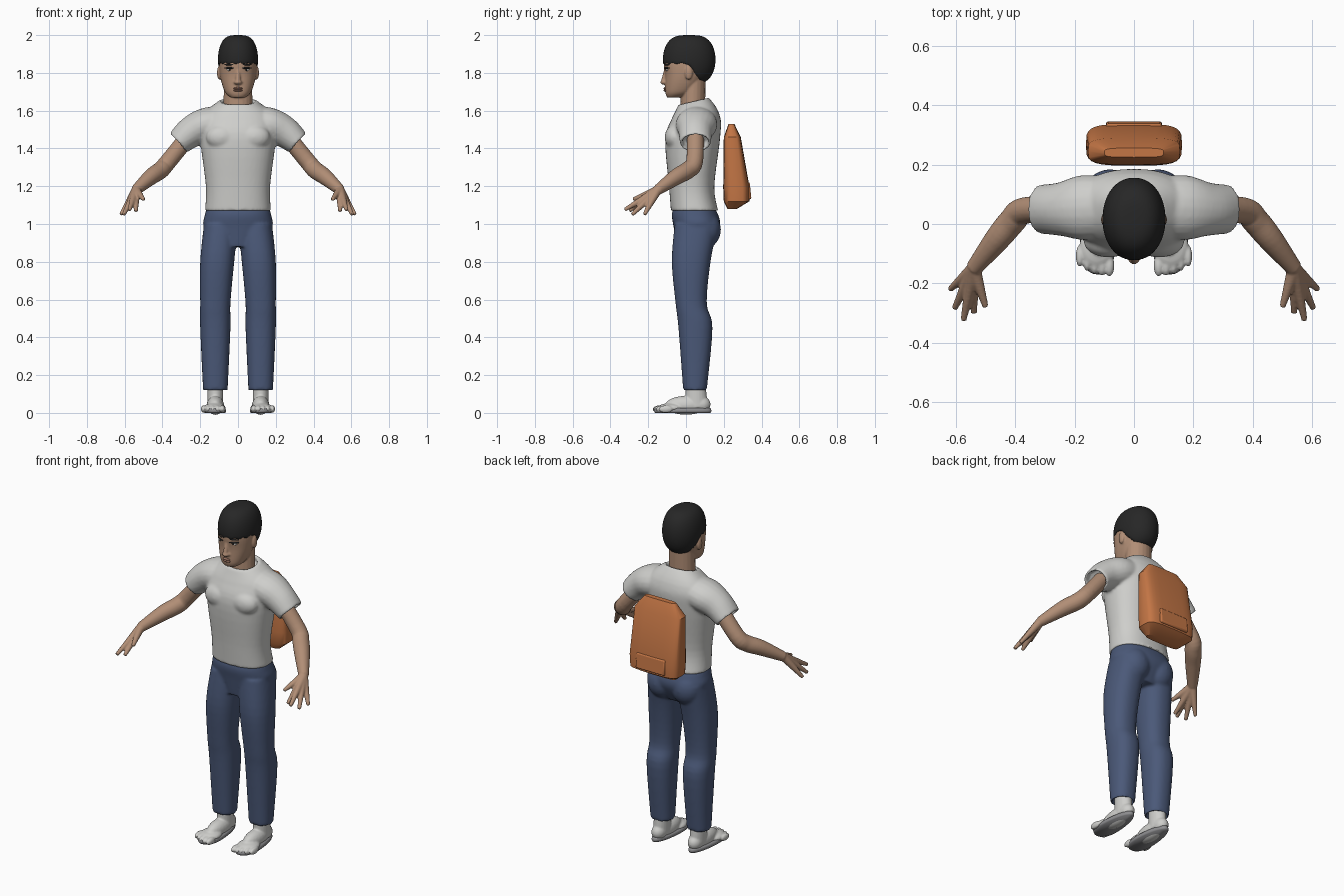
import bpy, bmesh, math
from mathutils import Vector, Matrix

if "Cube" in bpy.data.objects:
    bpy.data.objects.remove(bpy.data.objects["Cube"])


def material(name, *rgb):
    mat = bpy.data.materials.new(name)
    mat.use_nodes = True
    mat.diffuse_color = (*rgb, 1)
    shader = mat.node_tree.nodes["Principled BSDF"]
    shader.inputs["Base Color"].default_value = (*rgb, 1)
    shader.inputs["Roughness"].default_value = 0.8
    return mat


skin = material("skin", 0.44, 0.27, 0.18)
lip_brown = material("lip brown", 0.33, 0.17, 0.12)
black = material("black hair", 0.02, 0.02, 0.02)
light_grey = material("light grey cloth", 0.62, 0.62, 0.6)
denim = material("navy denim", 0.07, 0.1, 0.19)
canvas = material("orange canvas", 0.55, 0.18, 0.06)
sole_grey = material("sole grey", 0.27, 0.27, 0.28)
eye_white = material("eye white", 0.6, 0.57, 0.53)


def flow(stations, steps=5):
    """Smooth curve of tuples through a few stations."""
    result = []
    last = len(stations) - 1
    for k in range(last):
        before, start = stations[max(k - 1, 0)], stations[k]
        end, after = stations[k + 1], stations[min(k + 2, last)]
        for step in range(steps):
            t = step / steps
            result.append([b + t * ((c - a) + t * ((2 * a - 5 * b + 4 * c - d)
                           + t * (3 * (b - c) + d - a))) / 2
                           for a, b, c, d in zip(before, start, end, after)])
    return result + [stations[-1]]


def oval(z, width, front, back, shift=0, power=2.3, count=40):
    """Horizontal superellipse ring between a front and a back depth."""
    middle, depth = (front + back) / 2, (back - front) / 2
    ring = []
    for i in range(count):
        c, s = math.cos(math.tau * i / count), math.sin(math.tau * i / count)
        ring.append(Vector((shift + width * math.copysign(abs(c) ** (2 / power), c),
                            middle + depth * math.copysign(abs(s) ** (2 / power), s), z)))
    return ring


def tube_rings(points, side=1, count=20):
    """Rings along smooth points of x, y, z and radius; side mirrors them."""
    path = flow(points)
    centres = [Vector((p[0] * side, p[1], p[2])) for p in path]
    rings = []
    for k, point in enumerate(path):
        along = (centres[min(k + 1, len(path) - 1)] - centres[max(k - 1, 0)]).normalized()
        deep = Vector((0, 1, 0))
        deep = (deep - along * deep.dot(along)).normalized()
        across = along.cross(deep)
        angles = [math.tau * i / count for i in range(count)]
        rings.append([centres[k] + point[3] * (across * math.cos(a) + deep * point[-1] / point[3] * math.sin(a))
                      for a in angles])
    return rings


def centre_of(ring):
    return sum(ring, Vector()) / len(ring)


def hollow(rings, depth, wall=0.82):
    """Fold the last ring inwards to leave an open cuff."""
    centre = centre_of(rings[-1])
    inward = (centre_of(rings[-2]) - centre).normalized() * depth
    inner = [centre.lerp(p, wall) for p in rings[-1]]
    return rings + [inner, [p + inward for p in inner]]


def loft(bm, rings):
    loops = [[bm.verts.new(p) for p in ring] for ring in rings]
    for low, high in zip(loops, loops[1:]):
        for i in range(len(low)):
            bm.faces.new((low[i - 1], low[i], high[i], high[i - 1]))
    bm.faces.new(loops[0][::-1])
    bm.faces.new(loops[-1])


def ball(bm, centre, radii):
    bmesh.ops.create_uvsphere(bm, u_segments=24, v_segments=12, radius=1,
                              matrix=Matrix.Translation(centre) @ Matrix.Diagonal((*radii, 1)))


def finish(name, bm, mat, voxel=0, relax=0, mirror=False):
    """Make the object, optionally fusing its pieces into one surface."""
    bmesh.ops.recalc_face_normals(bm, faces=bm.faces[:])
    for face in bm.faces:
        face.smooth = True
    mesh = bpy.data.meshes.new(name)
    bm.to_mesh(mesh)
    bm.free()
    mesh.materials.append(mat)
    part = bpy.data.objects.new(name, mesh)
    bpy.context.scene.collection.objects.link(part)
    if voxel:
        remesh = part.modifiers.new("fuse", 'REMESH')
        remesh.mode = 'VOXEL'
        remesh.voxel_size = voxel
        remesh.use_smooth_shade = True
        smooth = part.modifiers.new("relax", 'SMOOTH')
        smooth.iterations = relax
    if mirror:
        part.modifiers.new("mirror", 'MIRROR')
    return part


# Shirt: body with an open collar that rises at the back, chest, open sleeves
bm = bmesh.new()
torso = [oval(*s) for s in flow([(1.07, 0.175, -0.08, 0.17), (1.2, 0.17, -0.09, 0.15),
                                 (1.45, 0.2, -0.11, 0.18), (1.57, 0.19, -0.07, 0.18),
                                 (1.65, 0.1, -0.04, 0.12)])]
for ring in torso:
    for p in ring:
        p.z += max(p.z - 1.57, 0) * 3 * (p.y - 0.04)
loft(bm, hollow(torso, 0.04))
for side in (1, -1):
    ball(bm, (0.085 * side, -0.06, 1.46), (0.085, 0.053, 0.065))
    sleeve = tube_rings([(0.07, 0.06, 1.54, 0.085, 0.1), (0.17, 0.055, 1.525, 0.09, 0.11),
                         (0.25, 0.05, 1.485, 0.083, 0.09), (0.315, 0.05, 1.43, 0.068, 0.083)], side)
    loft(bm, hollow(sleeve, 0.04))
finish("shirt", bm, light_grey, 0.008, 6)

# Trousers: hips, seat and legs with open hems
bm = bmesh.new()
loft(bm, [oval(*s) for s in flow([(0.88, 0.1, -0.05, 0.13), (0.98, 0.18, -0.065, 0.18),
                                  (1.05, 0.175, -0.075, 0.17), (1.1, 0.16, -0.06, 0.14)])])
for side in (1, -1):
    ball(bm, (0.08 * side, 0.1, 0.97), (0.09, 0.085, 0.1))
    leg = [oval(z, width, front, back, shift * side) for z, width, front, back, shift in
           flow([(1, 0.09, -0.06, 0.17, 0.09), (0.8, 0.09, -0.075, 0.13, 0.11),
                 (0.58, 0.08, -0.055, 0.11, 0.12), (0.45, 0.08, -0.04, 0.14, 0.12),
                 (0.12, 0.065, -0.015, 0.11, 0.12)])]
    loft(bm, hollow(leg, 0.04))
finish("trousers", bm, denim, 0.008, 6)

# Arms and hands: the fingers all start at the wrist and fuse into a palm
bm = bmesh.new()
wrist = Vector((0.54, -0.15, 1.18))
loft(bm, tube_rings([(0.24, 0.05, 1.49, 0.045), (0.37, 0.045, 1.33, 0.045), (0.41, 0.01, 1.285, 0.046),
                     (0.46, -0.05, 1.25, 0.043), (*wrist, 0.028)]))
for tip in ((0.5, -0.28, 1.13), (0.54, -0.3, 1.07), (0.575, -0.325, 1.075),
            (0.605, -0.285, 1.05), (0.62, -0.22, 1.05)):
    knuckle = wrist.lerp(Vector(tip), 0.5)
    loft(bm, tube_rings([(*wrist, 0.024), (*knuckle, 0.017), (*tip, 0.01)]))
finish("arms", bm, skin, 0.005, 3, mirror=True)

# Head: neck, skull, nose and ears
bm = bmesh.new()
loft(bm, tube_rings([(0, 0.035, 1.58, 0.078, 0.066), (0, 0.04, 1.78, 0.074, 0.064)]))
loft(bm, [oval(*s) for s in flow([(1.67, 0.04, -0.1, -0.03), (1.7, 0.07, -0.11, 0.04),
                                  (1.78, 0.094, -0.11, 0.1), (1.87, 0.097, -0.115, 0.14),
                                  (1.96, 0.07, -0.07, 0.1)])])
loft(bm, tube_rings([(0, -0.105, 1.82, 0.01), (0, -0.12, 1.75, 0.014)]))
ball(bm, (0, -0.113, 1.75), (0.022, 0.023, 0.013))
for side in (1, -1):
    ball(bm, (0.1 * side, 0.014, 1.8), (0.011, 0.021, 0.036))
finish("head", bm, skin, 0.005, 3)

# Face details
bm = bmesh.new()
for height in (1.707, 1.718):
    ball(bm, (0, -0.106, height), (0.025, 0.013, 0.007))
finish("lips", bm, lip_brown)
bm = bmesh.new()
ball(bm, (0.043, -0.095, 1.817), (0.018, 0.012, 0.008))
finish("eyes", bm, eye_white, mirror=True)
bm = bmesh.new()
ball(bm, (0.043, -0.1, 1.817), (0.008, 0.009, 0.007))
for height in (1.826, 1.844):
    loft(bm, tube_rings([(0.02, -0.111, height, 0.004), (0.045, -0.105, height, 0.005),
                         (0.068, -0.087, height, 0.004)]))
finish("pupils_and_brows", bm, black, mirror=True)

# Hair: a rounded cap whose lower edge drops from forehead to nape
bm = bmesh.new()
cap = []
for degrees in range(-68, 90, 6):
    angle = math.radians(degrees)
    spread = math.cos(angle) ** 0.6
    ring = oval(1.87 + 0.13 * math.sin(angle), 0.106 * spread,
                0.017 - 0.139 * spread, 0.017 + 0.139 * spread, power=2.1, count=64)
    for i, p in enumerate(ring):
        drop = min(max((p.y - 0.01) / 0.07, 0), 1)
        fringe = 1.85 + 0.004 * math.sin(i * math.pi / 2)
        p.z = max(p.z, fringe + (1.75 - fringe) * drop)
    cap.append(ring)
loft(bm, cap)
finish("hair", bm, black)


def foot_outline(z, grow):
    """Footprint that narrows towards the heel."""
    ring = oval(z, 0.06 + grow, -0.165 - grow, 0.13 + grow, 0.122)
    for p in ring:
        p.x = 0.122 + (p.x - 0.122) * (0.85 - 1.5 * p.y)
    return ring


# Feet: ankle, heel, instep, ball of the foot and toes over a grey underside
bm = bmesh.new()
loft(bm, tube_rings([(0.12, 0.055, 0.03, 0.042, 0.06), (0.12, 0.05, 0.2, 0.042, 0.05)]))
ball(bm, (0.12, 0.08, 0.045), (0.04, 0.05, 0.045))
ball(bm, (0.12, 0, 0.04), (0.046, 0.11, 0.05))
ball(bm, (0.125, -0.08, 0.026), (0.06, 0.07, 0.026))
for i in range(5):
    ball(bm, (0.083 + 0.025 * i, -0.14 + 0.002 * i * i, 0.02), (0.017 - 0.001 * i, 0.037, 0.02))
finish("feet", bm, light_grey, 0.005, 3, mirror=True)
bm = bmesh.new()
loft(bm, [foot_outline(0, 0), foot_outline(0.01, 0.005), foot_outline(0.025, 0)])
finish("foot_undersides", bm, sole_grey, mirror=True)

# Backpack: a boxy tapered shell with a raised lower pocket
bm = bmesh.new()
loft(bm, [oval(*s, power=4, count=28) for s in (
    (1.08, 0.11, 0.22, 0.27), (1.12, 0.158, 0.2, 0.335), (1.19, 0.162, 0.197, 0.337),
    (1.46, 0.155, 0.2, 0.29), (1.53, 0.1, 0.225, 0.256))])
backpack = finish("backpack", bm, canvas)
bm = bmesh.new()
bmesh.ops.create_cube(bm, size=1, matrix=Matrix.Translation((0, 0.33, 1.175))
                      @ Matrix.Rotation(0.1, 4, 'X') @ Matrix.Diagonal((0.19, 0.024, 0.09, 1)))
pocket = finish("backpack_pocket", bm, canvas)
bevel = pocket.modifiers.new("rounded edges", 'BEVEL')
bevel.width = 0.008
bevel.segments = 2
for part in (backpack, pocket):
    bpy.ops.object.select_all(action='DESELECT')
    part.select_set(True)
    bpy.context.view_layer.objects.active = part
    bpy.ops.object.shade_smooth_by_angle(angle=math.radians(32))
